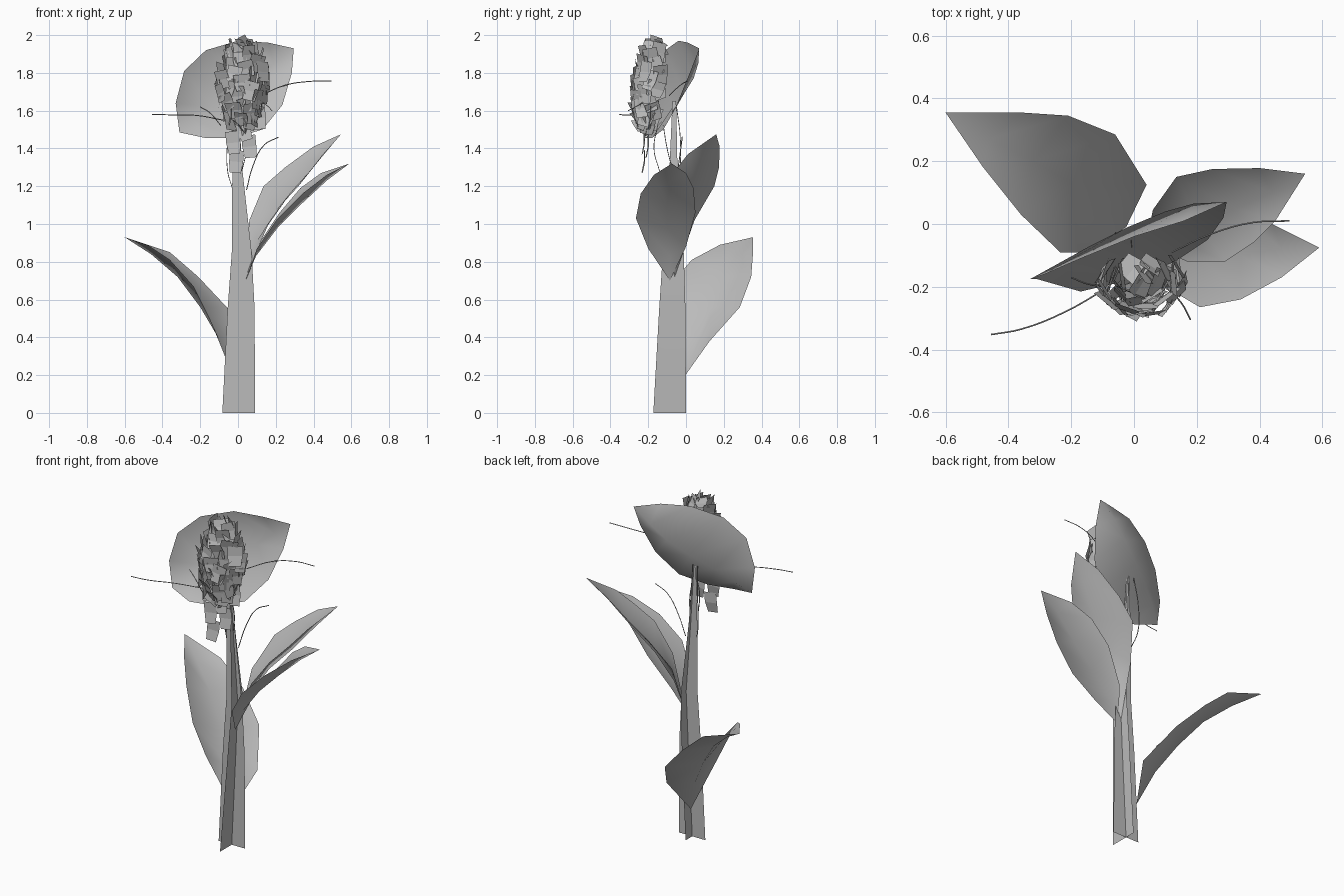
import bpy, math, random
from mathutils import Vector, Matrix

random.seed(4)
cube = bpy.data.objects.get("Cube")
if cube:
    bpy.data.objects.remove(cube, do_unlink=True)

grey = bpy.data.materials.new("plain grey")
grey.use_nodes = True
COLOUR = (0.5, 0.5, 0.5, 1)
grey.diffuse_color = COLOUR
grey.node_tree.nodes["Principled BSDF"].inputs["Base Color"].default_value = COLOUR


def add_mesh(name, verts, faces, smooth=False):
    mesh = bpy.data.meshes.new(name)
    mesh.from_pydata(verts, [], faces)
    mesh.materials.append(grey)
    mesh.polygons.foreach_set("use_smooth", [smooth] * len(faces))
    mesh.update()
    obj = bpy.data.objects.new(name, mesh)
    bpy.context.collection.objects.link(obj)
    return obj


def strips(rows):
    """Quads between successive rows of equal length."""
    n = len(rows[0])
    verts = [v for row in rows for v in row]
    faces = [(i * n + j, i * n + j + 1, (i + 1) * n + j + 1, (i + 1) * n + j)
             for i in range(len(rows) - 1) for j in range(n - 1)]
    return verts, faces


def leaf(name, base, tip, edge_a, rib, edge_b):
    """Folded blade: two edges and a midrib meeting at base and tip."""
    n = len(rib)
    verts, faces = strips(list(zip(edge_a, rib, edge_b)))
    b, t, end = n * 3, n * 3 + 1, (n - 1) * 3
    faces += [(b, 1, 0), (b, 2, 1), (t, end, end + 1), (t, end + 1, end + 2)]
    add_mesh(name, verts + [base, tip], faces, True)


# Stem: two crossed tapering blades; each level is z, spine x, left, right, front, back
levels = [(0, .003, -.083, .09, -.173, 0), (.55, .03, -.055, .088, -.142, -.003),
          (.85, .043, -.033, .072, -.122, -.012), (1.28, .012, -.03, .024, -.088, -.045),
          (1.65, -.01, -.02, 0, -.072, -.052)]
SPINE_Y = -.063
across = [((l, SPINE_Y, z), (x, SPINE_Y, z), (r, SPINE_Y, z)) for z, x, l, r, f, b in levels]
deep = [((x, f, z), (x, SPINE_Y, z), (x, b, z)) for z, x, l, r, f, b in levels]
add_mesh("stem_blade_across", *strips(across), True)
add_mesh("stem_blade_deep", *strips(deep), True)

# Leaves, listed from base to tip
leaf("lower_right_leaf", (-.025, -.01, .19), (-.6, .355, .93),
     [(.04, .125, .38), (-.06, .285, .56), (-.21, .345, .72), (-.36, .355, .85)],
     [(-.1, .06, .39), (-.2, .13, .56), (-.32, .2, .72), (-.46, .27, .84)],
     [(-.15, -.09, .5), (-.235, -.09, .67), (-.36, .03, .81), (-.48, .18, .89)])
leaf("upper_left_leaf", (.04, -.06, .72), (.545, .16, 1.475),
     [(.06, .045, 1.02), (.135, .15, 1.2), (.25, .175, 1.3), (.4, .178, 1.41)],
     [(.1, -.03, .91), (.2, .01, 1.07), (.32, .05, 1.2), (.44, .1, 1.35)],
     [(.17, -.12, 1.02), (.29, -.12, 1.18), (.38, -.06, 1.28), (.45, .01, 1.37)])
leaf("lower_left_leaf", (.04, -.085, .7), (.59, -.075, 1.32),
     [(.1, 0, .88), (.22, .05, 1.06), (.33, .04, 1.19), (.44, 0, 1.27)],
     [(.095, -.085, .83), (.21, -.1, .98), (.34, -.1, 1.11), (.47, -.08, 1.23)],
     [(.1, -.2, .87), (.21, -.265, 1.03), (.34, -.24, 1.16), (.47, -.17, 1.26)])
leaf("hood_leaf", (-.31, -.175, 1.485), (.295, .07, 1.93),
     [(-.33, -.175, 1.64), (-.285, -.16, 1.81), (-.17, -.11, 1.92), (0, -.04, 1.97), (.16, .01, 1.96)],
     [(-.23, -.12, 1.55), (-.14, -.07, 1.62), (-.02, -.01, 1.69), (.1, .04, 1.77), (.19, .065, 1.85)],
     [(-.17, -.215, 1.455), (-.02, -.18, 1.455), (.13, -.12, 1.5), (.235, -.05, 1.63), (.285, .02, 1.8)])

# Flower head: square petals shingled over an egg shape, open towards the hood leaf
verts, faces = [], []


def petal(centre, normal, width, height, spin):
    """Square petal with a slight crease across its middle."""
    normal = normal.normalized()
    side = Vector((0, 0, 1)).cross(normal).normalized()
    side = Matrix.Rotation(spin, 3, normal) @ side
    up = normal.cross(side)
    start = len(verts)
    for v, k in ((-.5, .8), (0, 1), (.5, 1)):
        for u in (-.5, .5):
            verts.append(centre + side * u * width * k + up * v * height
                         + normal * (.006 if v else 0))
    faces.extend([(start, start + 1, start + 3, start + 2),
                  (start + 2, start + 3, start + 5, start + 4)])


COUNT = 78
for i in range(COUNT):
    h = 1 - 2 * (i + .5) / COUNT
    ring = math.sqrt(1 - h * h)
    a = i * math.pi * (3 - math.sqrt(5))
    out = Vector((math.cos(a) * ring, math.sin(a) * ring, h))
    if out.y > .5:
        continue
    lift = random.uniform(.8, 1.05)
    centre = Vector((.022 + .125 * out.x * lift, -.185 + .095 * out.y * lift + .025 * h,
                     1.735 + .22 * h))
    tilt = Vector((out.x + random.uniform(-.3, .3), out.y + random.uniform(-.3, .3),
                   .2 * h + random.uniform(-.3, .2)))
    petal(centre, tilt, random.uniform(.07, .095), random.uniform(.08, .11),
          random.uniform(-.35, .35))
# Loose petals hanging below the head
for x, y, z, spin in ((-.025, -.22, 1.43, .1), (-.01, -.22, 1.33, -.1),
                      (.06, -.2, 1.41, .1), (.03, -.21, 1.5, .3), (.11, -.19, 1.56, .1)):
    petal(Vector((x, y, z)), Vector((.1, -1, .1)), .075, .12, spin)
add_mesh("flower_petals", verts, faces)

# Thin tendrils
tendrils = [
    [(-.455, -.352, 1.58), (-.36, -.335, 1.578), (-.22, -.28, 1.575), (-.08, -.2, 1.55)],
    [(.495, .01, 1.757), (.38, .005, 1.755), (.25, -.03, 1.735), (.12, -.09, 1.68)],
    [(.215, -.02, 1.46), (.14, -.025, 1.42), (.08, -.04, 1.31), (.045, -.06, 1.18)],
    [(-.04, -.05, 1.62), (-.055, -.03, 1.45), (-.055, -.035, 1.28), (-.03, -.06, 1.19)],
    [(-.2, -.17, 1.62), (-.15, -.19, 1.59), (-.09, -.2, 1.52)],
    [(.18, -.305, 1.6), (.15, -.25, 1.63), (.1, -.2, 1.66)],
    [(.05, -.15, 1.52), (.03, -.17, 1.4), (.02, -.14, 1.28)],
    [(.03, -.12, 1.52), (.045, -.1, 1.4), (.02, -.07, 1.28)],
]
for i, points in enumerate(tendrils):
    curve = bpy.data.curves.new("tendril", "CURVE")
    curve.dimensions = "3D"
    curve.bevel_depth = .0025
    curve.bevel_resolution = 0
    curve.resolution_u = 4
    spline = curve.splines.new("BEZIER")
    spline.bezier_points.add(len(points) - 1)
    for bp, p in zip(spline.bezier_points, points):
        bp.co = p
        bp.handle_left_type = bp.handle_right_type = "AUTO"
    curve.materials.append(grey)
    bpy.context.collection.objects.link(bpy.data.objects.new(f"tendril_{i + 1}", curve))
